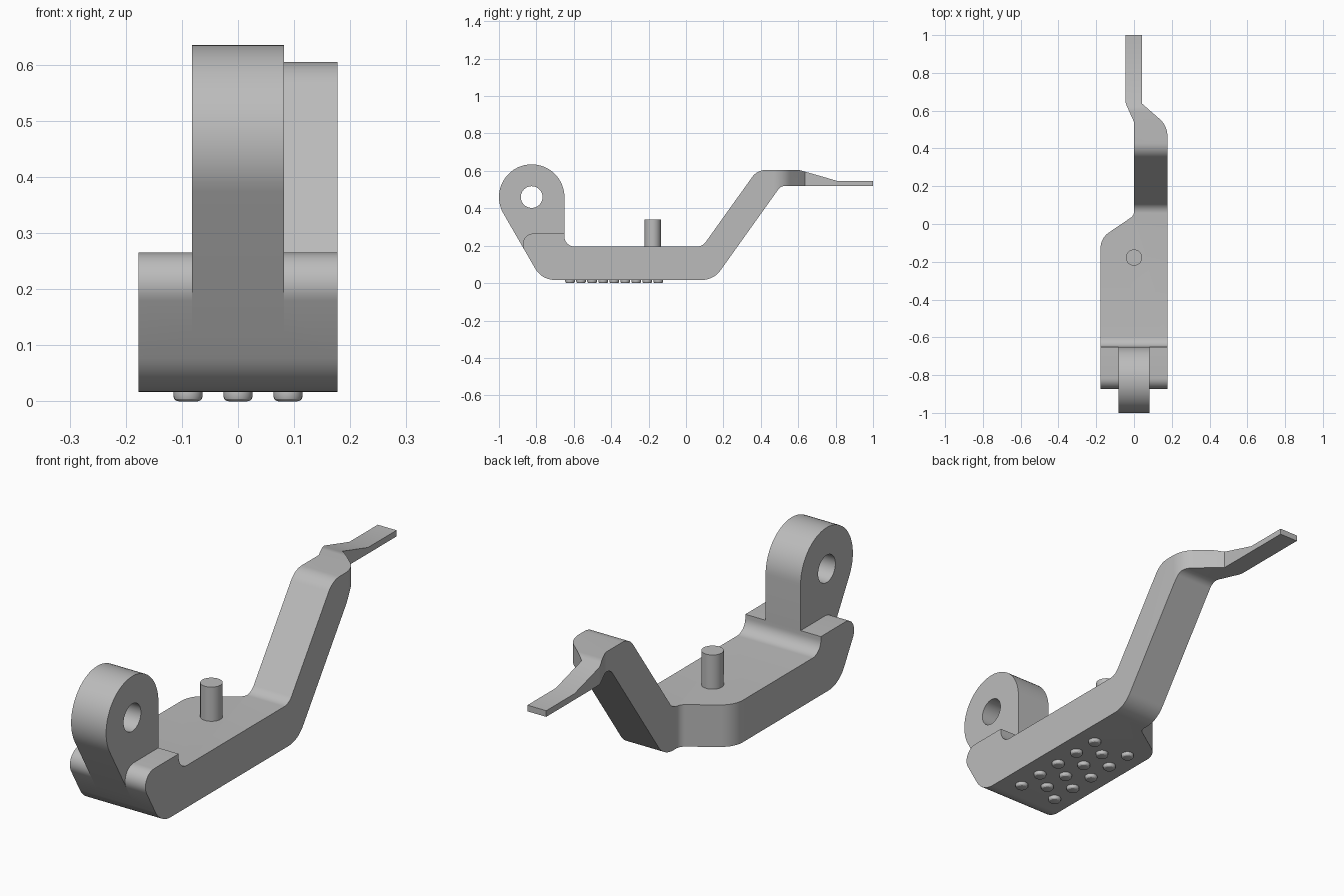
import bpy, bmesh
from math import tan, cos, sin, radians, pi
from mathutils import Vector

cube = bpy.data.objects.get("Cube")
if cube:
    bpy.data.objects.remove(cube)

grey = bpy.data.materials.new("plain grey")
grey.use_nodes = True
COLOUR = (0.5, 0.5, 0.5, 1)
grey.diffuse_color = COLOUR
grey.node_tree.nodes["Principled BSDF"].inputs["Base Color"].default_value = COLOUR


def rounded(corners, steps=10):
    """Outline from (u, v, fillet radius) corners."""
    out = []
    for i, (u, v, r) in enumerate(corners):
        p = Vector((u, v))
        if r == 0:
            out.append(p)
            continue
        a = (Vector(corners[i - 1][:2]) - p).normalized()
        b = (Vector(corners[(i + 1) % len(corners)][:2]) - p).normalized()
        half = a.angle(b) / 2
        centre = p + (a + b).normalized() * r / sin(half)
        start = p + a * r / tan(half) - centre
        end = p + b * r / tan(half) - centre
        sweep = start.angle(end)
        for k in range(steps + 1):
            t = k / steps
            out.append(centre + (start * sin((1 - t) * sweep) + end * sin(t * sweep)) / sin(sweep))
    return out


def prism(name, outline, low, high, axis):
    """Extrude an outline along x (outline is y, z) or along z (outline is x, y)."""
    place = (lambda p: (low, p[0], p[1])) if axis == "x" else (lambda p: (p[0], p[1], low))
    bm = bmesh.new()
    face = bm.faces.new([bm.verts.new(place(p)) for p in outline])
    moved = bmesh.ops.extrude_face_region(bm, geom=[face])["geom"]
    shift = Vector((high - low, 0, 0)) if axis == "x" else Vector((0, 0, high - low))
    bmesh.ops.translate(bm, vec=shift, verts=[g for g in moved if isinstance(g, bmesh.types.BMVert)])
    bmesh.ops.recalc_face_normals(bm, faces=bm.faces)
    mesh = bpy.data.meshes.new(name)
    bm.to_mesh(mesh)
    bm.free()
    mesh.materials.append(grey)
    obj = bpy.data.objects.new(name, mesh)
    bpy.context.collection.objects.link(obj)
    return obj


def circle(u, v, r, n=48):
    return [(u + r * cos(2 * pi * k / n), v + r * sin(2 * pi * k / n)) for k in range(n)]


def activate(obj):
    bpy.ops.object.select_all(action="DESELECT")
    obj.select_set(True)
    bpy.context.view_layer.objects.active = obj


def combine(obj, other, operation):
    mod = obj.modifiers.new(operation.lower(), "BOOLEAN")
    mod.operation, mod.object, mod.solver = operation, other, "EXACT"
    activate(obj)
    bpy.ops.object.modifier_apply(modifier=mod.name)
    bpy.data.objects.remove(other)


def smooth(obj):
    activate(obj)
    bpy.ops.object.shade_smooth_by_angle(angle=radians(25))


BASE, DECK, SHOULDER = 0.017, 0.195, 0.265
LUG_Y, LUG_Z, LUG_R = -0.825, 0.46, 0.175
LUG_BACK = LUG_Y + LUG_R


def nose_y(z):
    """The sloping front plane, tangent to the lug's round head."""
    return LUG_Y - LUG_R * cos(pi / 6) + (LUG_Z - LUG_R / 2 - z) * tan(pi / 6)


# Body: side profile trimmed by the plan outline
side = rounded([
    (nose_y(BASE), BASE, 0.12), (0.148, BASE, 0.12), (0.507, 0.52, 0.05),
    (1, 0.52, 0), (1, 0.546, 0), (0.81, 0.546, 0), (0.605, 0.605, 0.1),
    (0.381, 0.605, 0.09), (0.088, DECK, 0.06), (LUG_BACK, DECK, 0.055),
    (LUG_BACK, SHOULDER, 0), (nose_y(SHOULDER), SHOULDER, 0.057)])
plan = rounded([
    (-0.177, -1.1, 0), (0.177, -1.1, 0), (0.177, 0.52, 0.12), (0.043, 0.637, 0),
    (0.043, 1.1, 0), (-0.045, 1.1, 0), (-0.045, 0.64, 0.06), (0, 0.54, 0.03),
    (0, 0.045, 0.04), (-0.177, -0.075, 0.1)])
body = prism("bracket_body", side, -0.3, 0.3, "x")
combine(body, prism("plan_cutter", plan, -0.1, 0.8, "z"), "INTERSECT")

# Hinge lug with its pin hole
head = [(LUG_Y + LUG_R * cos(radians(a)), LUG_Z + LUG_R * sin(radians(a))) for a in range(0, 211, 6)]
lug = prism("hinge_lug", head + [(nose_y(0.12), 0.12), (LUG_BACK, 0.12)], -0.082, 0.082, "x")
combine(lug, prism("hole_cutter", circle(LUG_Y, LUG_Z, 0.058), -0.3, 0.3, "x"), "DIFFERENCE")
combine(body, lug, "UNION")
smooth(body)

# Upright post on the deck
smooth(prism("post", circle(0, -0.178, 0.043), DECK - 0.02, 0.34, "z"))

# Staggered grip studs underneath
for x, count, first in ((-0.089, 5, -0.62), (0, 4, -0.561), (0.089, 5, -0.62)):
    for k in range(count):
        stud = prism("grip_stud", circle(x, first + k * 0.118, 0.026, 24), 0, BASE + 0.01, "z")
        bevel = stud.modifiers.new("rounded rim", "BEVEL")
        bevel.width, bevel.segments = 0.009, 3
        bevel.limit_method, bevel.angle_limit = "ANGLE", radians(50)
        activate(stud)
        bpy.ops.object.modifier_apply(modifier=bevel.name)
        smooth(stud)
